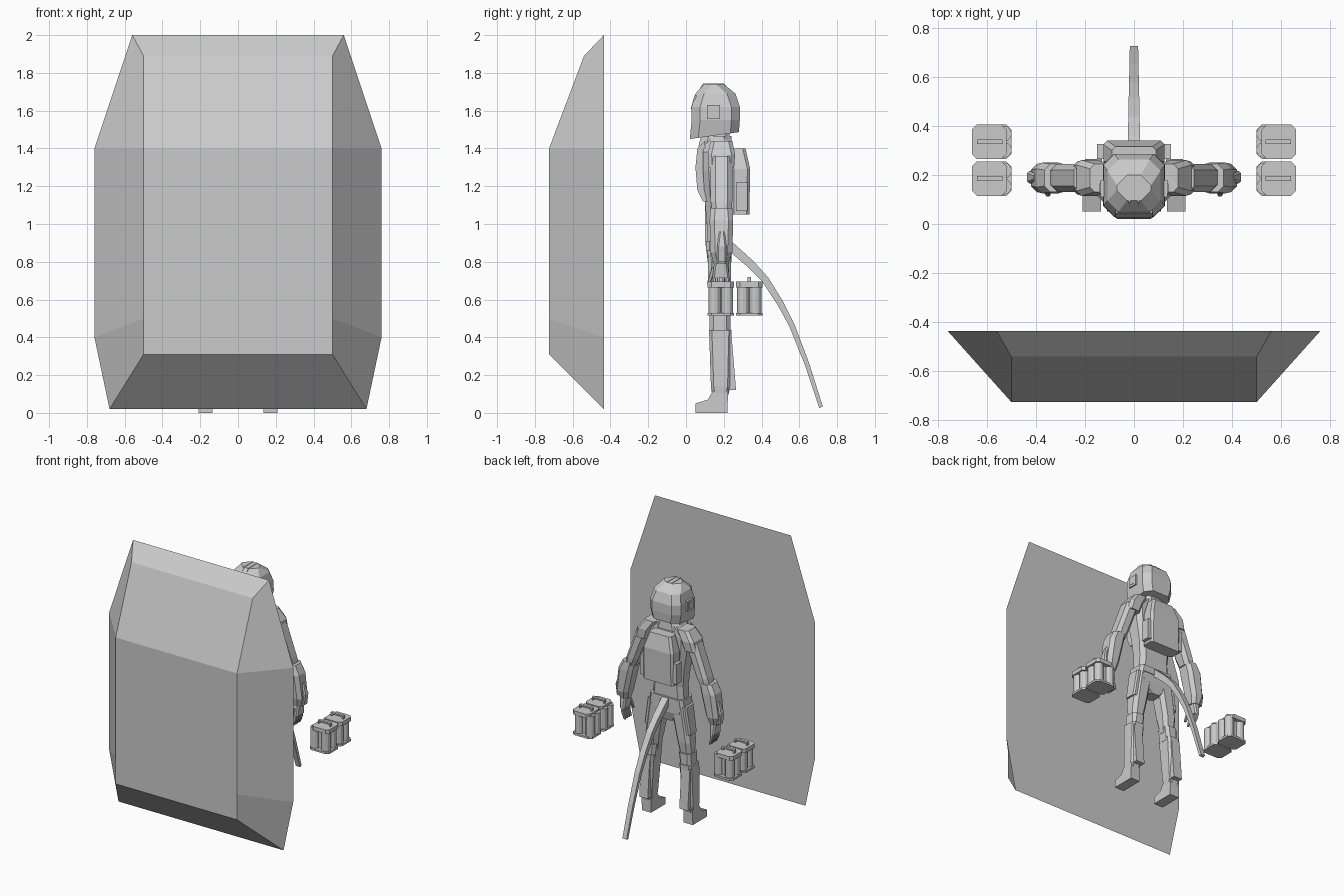
import bpy, bmesh, math

grey = bpy.data.materials.new("plain_grey")
grey.diffuse_color = (0.6, 0.6, 0.6, 1)


def make(name, bm, mirror=False):
    bmesh.ops.recalc_face_normals(bm, faces=bm.faces)
    me = bpy.data.meshes.new(name)
    bm.to_mesh(me)
    bm.free()
    me.materials.append(grey)
    ob = bpy.data.objects.new(name, me)
    bpy.context.collection.objects.link(ob)
    if mirror:
        m = ob.modifiers.new("mirror", 'MIRROR')
        m.use_mirror_merge = False
    return ob


def skin(bm, rings):
    """Join equal rings of points into a closed solid."""
    vs = [[bm.verts.new(p) for p in r] for r in rings]
    n = len(vs[0])
    for a, b in zip(vs, vs[1:]):
        for i in range(n):
            bm.faces.new((a[i], a[(i + 1) % n], b[(i + 1) % n], b[i]))
    bm.faces.new(vs[0])
    bm.faces.new(vs[-1])


def chamfered(z, cx, hx, y0, y1, c):
    """Horizontal rectangle with cut corners."""
    x0, x1 = cx - hx, cx + hx
    return [(x0 + c, y0, z), (x1 - c, y0, z), (x1, y0 + c, z), (x1, y1 - c, z),
            (x1 - c, y1, z), (x0 + c, y1, z), (x0, y1 - c, z), (x0, y0 + c, z)]


def loft(name, sections, c=0.02, mirror=False):
    """Sections are (z, centre x, half width, front y, back y)."""
    bm = bmesh.new()
    skin(bm, [chamfered(*s, min(c, s[2] * 0.6, (s[4] - s[3]) * 0.4)) for s in sections])
    return make(name, bm, mirror)


def prism(name, profile, x0, x1, mirror=False):
    """Extrude a (y, z) profile along x."""
    bm = bmesh.new()
    skin(bm, [[(x, y, z) for y, z in profile] for x in (x0, x1)])
    return make(name, bm, mirror)


def box(name, x, y, z, mirror=False):
    return prism(name, [(y[0], z[0]), (y[1], z[0]), (y[1], z[1]), (y[0], z[1])], *x, mirror)


# Shield: flat back outline, raised faceted front
bm = bmesh.new()
B = -0.435
back = [(0.56, B, 2.0), (0.76, B, 1.4), (0.76, B, 0.4), (0.68, B, 0.02)]
front = [(0.5, -0.54, 1.89), (0.5, -0.725, 1.4), (0.5, -0.725, 0.5), (0.5, -0.725, 0.31)]
br, fr = ([bm.verts.new(p) for p in s] for s in (back, front))
bl, fl = ([bm.verts.new((-x, y, z)) for x, y, z in s] for s in (back, front))
for i in range(3):
    bm.faces.new((fr[i], fr[i + 1], br[i + 1], br[i]))
    bm.faces.new((fl[i], fl[i + 1], bl[i + 1], bl[i]))
bm.faces.new((fl[0], fr[0], fr[1], fl[1]))
bm.faces.new(fl[1:] + fr[:0:-1])
bm.faces.new((bl[0], br[0], fr[0], fl[0]))
bm.faces.new((bl[3], br[3], fr[3], fl[3]))
bm.faces.new(br + bl[::-1])
make("shield", bm)

# Helmet with sloping rim, ear pieces, brow and top ridges
helmet = loft("helmet", [(1.46, 0, 0.112, 0.02, 0.28), (1.55, 0, 0.127, 0.03, 0.285),
                         (1.62, 0, 0.125, 0.03, 0.285), (1.69, 0, 0.108, 0.05, 0.262),
                         (1.74, 0, 0.07, 0.095, 0.20)], 0.045)
for v in helmet.data.vertices:
    if v.co.z < 1.5:
        v.co.z = 1.45 + (v.co.y - 0.02) * 0.14
box("ear_piece", (0.12, 0.137), (0.11, 0.18), (1.555, 1.63), True)
box("ear_button", (0.137, 0.14), (0.125, 0.165), (1.57, 1.615), True)
prism("helmet_ridge", [(0.05, 1.68), (0.095, 1.735), (0.2, 1.735), (0.25, 1.69),
                       (0.2, 1.743), (0.09, 1.743)], 0.015, 0.022, True)
prism("visor_brow", [(0.025, 1.61), (0.05, 1.61), (0.07, 1.68), (0.045, 1.68)], -0.075, 0.075)
loft("neck", [(1.38, 0, 0.08, 0.09, 0.24), (1.48, 0, 0.065, 0.10, 0.23)])

# Torso
loft("torso", [(0.86, 0, 0.13, 0.115, 0.235), (1.0, 0, 0.12, 0.11, 0.235),
               (1.12, 0, 0.13, 0.10, 0.24), (1.28, 0, 0.155, 0.09, 0.24),
               (1.38, 0, 0.155, 0.09, 0.24), (1.45, 0, 0.09, 0.10, 0.23)], 0.03)
prism("chest_plate", [(0.09, 1.12), (0.06, 1.18), (0.05, 1.30), (0.06, 1.40), (0.10, 1.44), (0.12, 1.12)],
      -0.11, 0.11)
loft("collar", [(1.41, 0, 0.10, 0.065, 0.245), (1.465, 0, 0.085, 0.08, 0.24)], 0.04)
prism("belly_panel", [(0.10, 1.14), (0.115, 1.14), (0.14, 0.76), (0.12, 0.76), (0.10, 0.92)], -0.06, 0.06)
loft("belt", [(0.86, 0, 0.142, 0.105, 0.245), (0.91, 0, 0.135, 0.105, 0.245)])
loft("pelvis", [(0.73, 0, 0.05, 0.13, 0.22), (0.80, 0, 0.13, 0.115, 0.24), (0.87, 0, 0.138, 0.11, 0.24)])

# Backpack
bm = bmesh.new()
skin(bm, [chamfered(1.05, 0, 0.125, 0.24, 0.335, 0.015), chamfered(1.29, 0, 0.125, 0.24, 0.34, 0.015),
          chamfered(1.40, 0, 0.09, 0.24, 0.315, 0.015)])
make("backpack", bm)
box("backpack_side", (0.12, 0.15), (0.265, 0.325), (1.07, 1.22), True)

# Arms
loft("shoulder_pad", [(1.30, 0.20, 0.05, 0.12, 0.255), (1.37, 0.18, 0.052, 0.115, 0.26),
                      (1.44, 0.13, 0.05, 0.13, 0.245)], 0.02, True)
loft("upper_arm", [(1.06, 0.305, 0.042, 0.14, 0.24), (1.12, 0.285, 0.048, 0.13, 0.245),
                   (1.36, 0.195, 0.05, 0.13, 0.245)], 0.025, True)
loft("forearm", [(0.79, 0.37, 0.035, 0.145, 0.225), (0.85, 0.37, 0.05, 0.13, 0.245),
                 (1.02, 0.34, 0.058, 0.125, 0.25), (1.085, 0.315, 0.05, 0.13, 0.245)], 0.025, True)
loft("forearm_guard", [(0.80, 0.405, 0.02, 0.165, 0.215), (0.88, 0.41, 0.025, 0.165, 0.215),
                       (0.96, 0.39, 0.02, 0.175, 0.205)], 0.008, True)
loft("hand", [(0.715, 0.37, 0.018, 0.14, 0.23), (0.80, 0.37, 0.026, 0.15, 0.22)], 0.01, True)
for i in range(4):
    y = 0.14 + i * 0.023
    loft("finger", [(0.64, 0.35, 0.008, y + 0.003, y + 0.017), (0.68, 0.365, 0.01, y, y + 0.02),
                    (0.72, 0.37, 0.011, y, y + 0.02)], 0.004, True)
loft("thumb", [(0.69, 0.35, 0.009, 0.112, 0.13), (0.77, 0.36, 0.011, 0.135, 0.16)], 0.004, True)

# Legs
loft("thigh", [(0.48, 0.14, 0.045, 0.14, 0.22), (0.60, 0.13, 0.055, 0.12, 0.235),
               (0.86, 0.085, 0.062, 0.115, 0.24)], 0.025, True)
loft("hip_guard", [(0.66, 0.165, 0.025, 0.135, 0.225), (0.86, 0.135, 0.025, 0.13, 0.23)], 0.01, True)
loft("knee", [(0.42, 0.15, 0.045, 0.125, 0.235), (0.52, 0.142, 0.05, 0.125, 0.235)], 0.02, True)
loft("shin", [(0.08, 0.172, 0.036, 0.14, 0.22), (0.14, 0.17, 0.043, 0.132, 0.235),
              (0.44, 0.155, 0.05, 0.122, 0.242)], 0.015, True)
prism("calf_guard", [(0.22, 0.12), (0.265, 0.12), (0.24, 0.42), (0.22, 0.42)], 0.13, 0.2, True)
prism("boot", [(0.05, 0.0), (0.22, 0.0), (0.222, 0.12), (0.145, 0.12), (0.115, 0.07), (0.05, 0.05)],
      0.134, 0.21, True)

# Tail: curved tapering strip
path = [(0.22, 0.895), (0.34, 0.79), (0.42, 0.705), (0.50, 0.58), (0.56, 0.465), (0.64, 0.26), (0.715, 0.03)]
bm = bmesh.new()
rings = []
for i, (y, z) in enumerate(path):
    a, b = path[max(i - 1, 0)], path[min(i + 1, len(path) - 1)]
    d = math.hypot(b[0] - a[0], b[1] - a[1])
    t = i / (len(path) - 1)
    ny, nz = -(b[1] - a[1]) / d, (b[0] - a[0]) / d
    h, w = 0.024 - 0.014 * t, 0.026 - 0.009 * t
    rings.append([(sx * w, y + s * ny * h, z + s * nz * h)
                  for sx, s in ((-1, -1), (1, -1), (1, 1), (-1, 1))])
skin(bm, rings)
make("tail", bm)

# Floating canister packs, two on each side
for y in (0.115, 0.265):
    loft("pack_base", [(0.515, 0.58, 0.08, y, y + 0.14), (0.53, 0.58, 0.08, y, y + 0.14)], 0.02, True)
    loft("pack_lid", [(0.665, 0.59, 0.07, y, y + 0.14), (0.695, 0.59, 0.07, y, y + 0.14)], 0.02, True)
    box("pack_core", (0.545, 0.625), (y + 0.03, y + 0.11), (0.525, 0.67), True)
    bm = bmesh.new()
    for x in (0.53, 0.62):
        for cy in (y + 0.037, y + 0.103):
            skin(bm, [[(x + 0.032 * math.cos(k * math.pi / 6), cy + 0.032 * math.sin(k * math.pi / 6), z)
                       for k in range(12)] for z in (0.525, 0.68)])
    make("canisters", bm, True)
    box("pack_handle_bar", (0.535, 0.64), (y + 0.06, y + 0.08), (0.71, 0.72), True)
    for x in (0.535, 0.63):
        box("pack_handle_post", (x, x + 0.01), (y + 0.06, y + 0.08), (0.69, 0.712), True)
